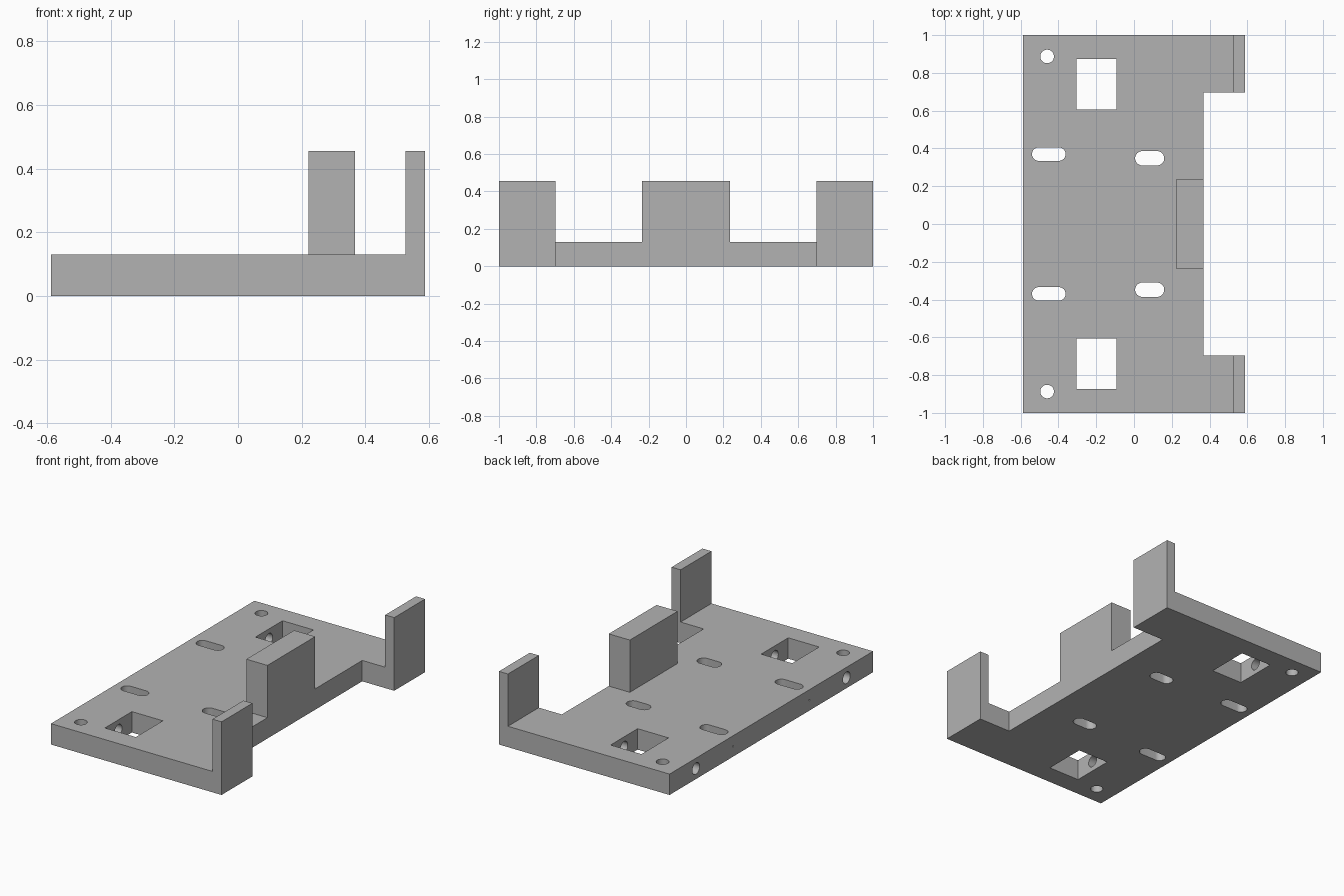
import bpy, bmesh, math
from mathutils import Matrix, Vector

if "Cube" in bpy.data.objects:
    bpy.data.objects.remove(bpy.data.objects["Cube"])

THICK, TOP = 0.13, 0.455
LEFT, RIGHT, NOTCH_X, NOTCH_Y = -0.587, 0.587, 0.367, 0.697

grey = bpy.data.materials.new("plain grey")
grey.use_nodes = True
grey.diffuse_color = (0.45, 0.45, 0.45, 1)
grey.node_tree.nodes["Principled BSDF"].inputs["Base Color"].default_value = grey.diffuse_color


def make_object(name, bm):
    bmesh.ops.recalc_face_normals(bm, faces=bm.faces)
    mesh = bpy.data.meshes.new(name)
    bm.to_mesh(mesh)
    bm.free()
    mesh.materials.append(grey)
    obj = bpy.data.objects.new(name, mesh)
    bpy.context.scene.collection.objects.link(obj)
    return obj


def extrude_outline(bm, points, z0, z1):
    face = bm.faces.new([bm.verts.new((x, y, z0)) for x, y in points])
    result = bmesh.ops.extrude_face_region(bm, geom=[face])
    verts = [v for v in result["geom"] if isinstance(v, bmesh.types.BMVert)]
    bmesh.ops.translate(bm, verts=verts, vec=(0, 0, z1 - z0))


def rectangle(x0, x1, y0, y1):
    return [(x0, y0), (x1, y0), (x1, y1), (x0, y1)]


def slot(x0, x1, y, r, steps=16):
    """Outline with round ends; a circle when x1 - x0 equals 2 r."""
    points = []
    for centre, start in ((x1 - r, -math.pi / 2), (x0 + r, math.pi / 2)):
        for i in range(steps + 1):
            a = start + math.pi * i / steps
            p = (centre + r * math.cos(a), y + r * math.sin(a))
            if not points or min(math.dist(p, q) for q in points) > 1e-4:
                points.append(p)
    return points


def rod(bm, x0, x1, y, r):
    place = Matrix.Translation(((x0 + x1) / 2, y, THICK / 2)) @ Matrix.Rotation(math.pi / 2, 4, "Y")
    bmesh.ops.create_cone(bm, cap_ends=True, segments=24, radius1=r, radius2=r,
                          depth=x1 - x0, matrix=place)


# Base plate with a notch along its right edge
bm = bmesh.new()
extrude_outline(bm, [(LEFT, -1), (RIGHT, -1), (RIGHT, -NOTCH_Y), (NOTCH_X, -NOTCH_Y),
                     (NOTCH_X, NOTCH_Y), (RIGHT, NOTCH_Y), (RIGHT, 1), (LEFT, 1)], 0, THICK)
plate = make_object("base_plate", bm)

# Vertical openings: windows, corner holes and slots
vertical = bmesh.new()
horizontal = bmesh.new()
for s in (-1, 1):
    outlines = [rectangle(-0.305, -0.092, s * 0.74 - 0.133, s * 0.74 + 0.133),
                slot(-0.496, -0.424, s * 0.887, 0.036),
                slot(-0.54, -0.362, s * 0.37, 0.036),
                slot(0.006, 0.16, s * 0.348, 0.038)]
    for outline in outlines:
        extrude_outline(vertical, outline, -0.1, THICK + 0.1)
    # Bolt bores through the side edge, and pin holes into the slots
    rod(horizontal, LEFT - 0.1, 0.05, s * 0.74, 0.036)
    rod(horizontal, LEFT - 0.1, -0.5, s * 0.375, 0.005)

cutters = [make_object("opening_cutter", vertical), make_object("bore_cutter", horizontal)]
for cutter in cutters:
    cutter.hide_render = True
    mod = plate.modifiers.new(cutter.name, "BOOLEAN")
    mod.operation, mod.solver, mod.object = "DIFFERENCE", "EXACT", cutter
bpy.context.view_layer.update()
plate.data = bpy.data.meshes.new_from_object(
    plate.evaluated_get(bpy.context.evaluated_depsgraph_get()))
plate.modifiers.clear()
for cutter in cutters:
    bpy.data.objects.remove(cutter)

# Upright block and the two end tabs
for name, outline in (("centre_block", rectangle(0.222, NOTCH_X, -0.235, 0.235)),
                      ("front_tab", rectangle(0.525, RIGHT, -1, -NOTCH_Y)),
                      ("back_tab", rectangle(0.525, RIGHT, NOTCH_Y, 1))):
    bm = bmesh.new()
    extrude_outline(bm, outline, THICK, TOP)
    make_object(name, bm)

# Smooth bores with sharp rims
for obj in bpy.context.selected_objects:
    obj.select_set(False)
plate.select_set(True)
bpy.context.view_layer.objects.active = plate
bpy.ops.object.shade_smooth_by_angle(angle=math.radians(30))
